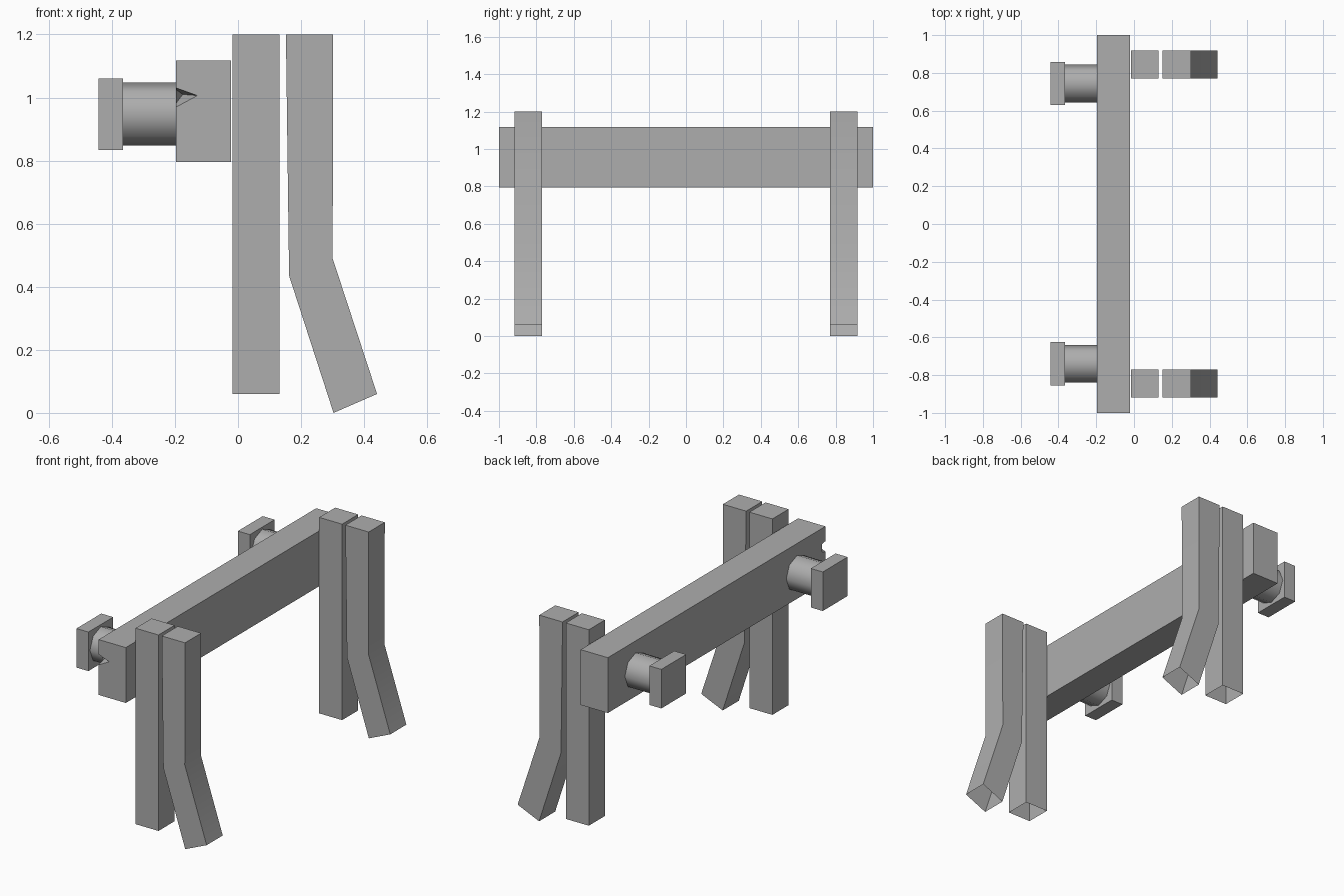
import bpy, bmesh, math
from mathutils import Matrix

if "Cube" in bpy.data.objects:
    bpy.data.objects.remove(bpy.data.objects["Cube"])

grey = bpy.data.materials.new("dark_grey")
grey.diffuse_color = (0.42, 0.42, 0.42, 1)
grey.use_nodes = True
grey.node_tree.nodes["Principled BSDF"].inputs["Base Color"].default_value = grey.diffuse_color


def finish(name, bm, angle=60):
    bmesh.ops.recalc_face_normals(bm, faces=bm.faces)
    mesh = bpy.data.meshes.new(name)
    bm.to_mesh(mesh)
    bm.free()
    mesh.materials.append(grey)
    obj = bpy.data.objects.new(name, mesh)
    bpy.context.collection.objects.link(obj)
    bpy.ops.object.select_all(action='DESELECT')
    obj.select_set(True)
    bpy.context.view_layer.objects.active = obj
    if angle:
        bpy.ops.object.shade_smooth_by_angle(angle=math.radians(angle))
    return obj


def box(name, lo, hi):
    bm = bmesh.new()
    bmesh.ops.create_cube(bm, size=1)
    for v in bm.verts:
        v.co = [(a + b) / 2 + c * (b - a) for a, b, c in zip(lo, hi, v.co)]
    return finish(name, bm, 0)


def leg(name, profile, y0, y1, open_edge):
    """Extrude an x-z profile along y, leaving the side under open_edge open."""
    bm = bmesh.new()
    a = [bm.verts.new((x, y0, z)) for x, z in profile]
    b = [bm.verts.new((x, y1, z)) for x, z in profile]
    bm.faces.new(a)
    bm.faces.new(b[::-1])
    n = len(profile)
    for i in range(n):
        j = (i + 1) % n
        bm.faces.new((a[i], b[i], b[j], a[j]))
    bmesh.ops.recalc_face_normals(bm, faces=bm.faces)
    foot = [f for f in bm.faces if len(f.verts) == 4 and
            all(v in f.verts for k in open_edge for v in (a[k], b[k]))]
    bmesh.ops.delete(bm, geom=foot, context='FACES_ONLY')
    return finish(name, bm)


# Cross beam with a small chip in its front end
beam = box("cross_beam", (-0.197, -1, 0.795), (-0.022, 1, 1.117))
bm = bmesh.new()
chip = [bm.verts.new(p) for p in ((-0.215, -1.005, 1.038), (-0.215, -1.005, 0.958),
                                  (-0.126, -1.005, 1.006), (-0.175, -0.92, 1.01))]
for tri in ((0, 1, 2), (0, 1, 3), (1, 2, 3), (0, 2, 3)):
    bm.faces.new([chip[i] for i in tri])
cutter = finish("chip_cutter", bm, 0)
cutter.hide_render = True
cutter.hide_set(True)
cut = beam.modifiers.new("chip", 'BOOLEAN')
cut.operation = 'DIFFERENCE'
cut.solver = 'EXACT'
cut.object = cutter

# Legs: straight post and bent brace at each end, open at the foot
post = [(-0.017, 0.06), (0.131, 0.06), (0.131, 1.2), (-0.017, 1.2)]
brace = [(0.303, 0.0), (0.441, 0.06), (0.3, 0.49), (0.302, 1.2),
         (0.152, 1.2), (0.162, 0.435)]
for side, y0 in (("front", -0.918), ("back", 0.77)):
    leg(side + "_post", post, y0, y0 + 0.148, (0, 1))
    leg(side + "_brace", brace, y0, y0 + 0.148, (0, 1))

# Buffers: round shank and square head
for side, y in (("front", -0.74), ("back", 0.744)):
    bm = bmesh.new()
    bmesh.ops.create_cone(bm, cap_ends=True, segments=8, radius1=0.1, radius2=0.1, depth=0.168,
                          matrix=Matrix.Translation((-0.281, y, 0.948)) @
                          Matrix.Rotation(math.pi / 2, 4, 'Y'))
    finish(side + "_buffer_shank", bm)
    box(side + "_buffer_head", (-0.442, y - 0.114, 0.833), (-0.365, y + 0.114, 1.06))
